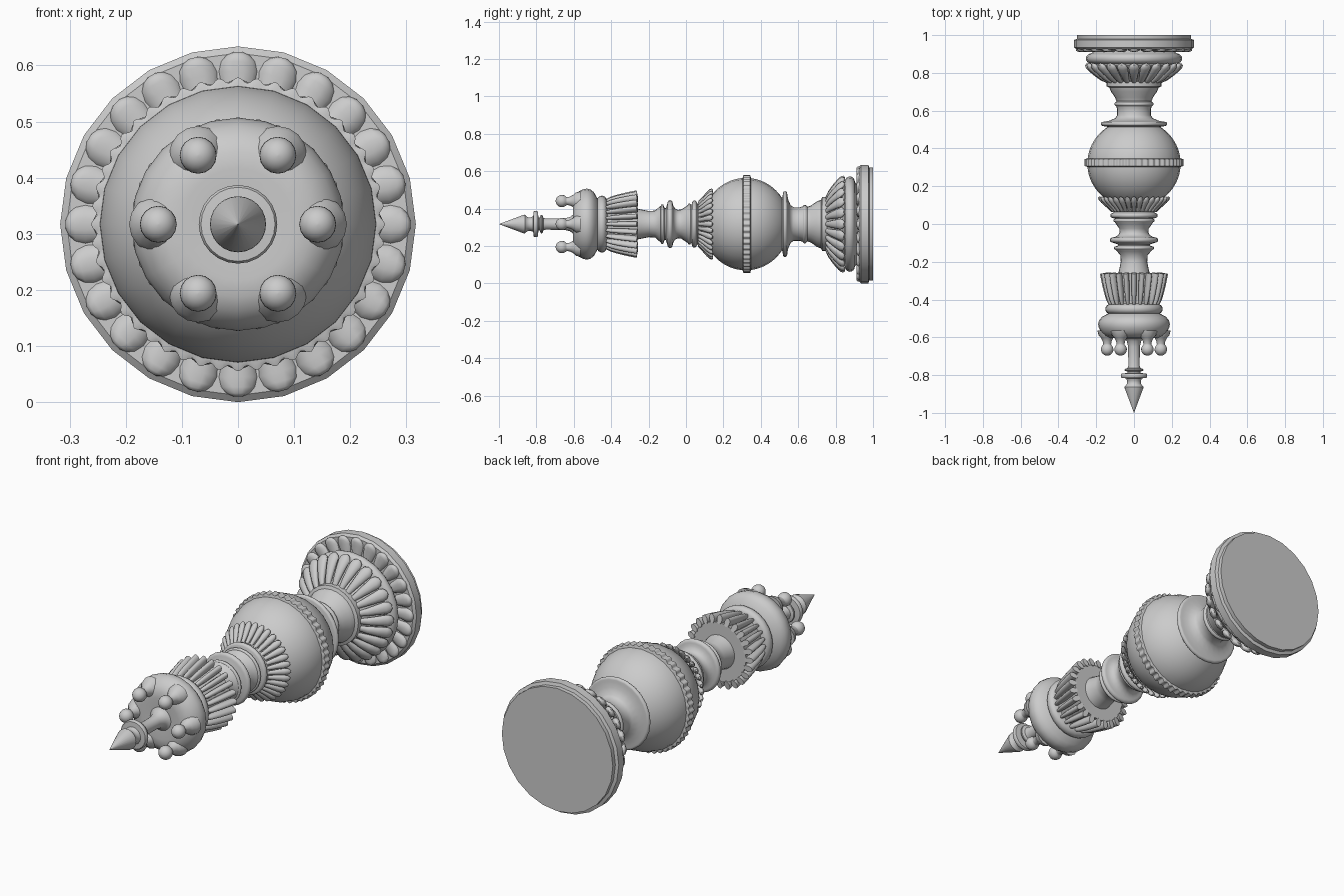
import bpy, bmesh
from math import sin, cos, pi, sqrt, radians

CZ = 0.317   # height of the long axis
SEG = 24     # sides of every turned part


def finish(name, bm, angle=40):
    bmesh.ops.remove_doubles(bm, verts=bm.verts, dist=1e-5)
    bmesh.ops.recalc_face_normals(bm, faces=bm.faces)
    me = bpy.data.meshes.new(name)
    bm.to_mesh(me)
    bm.free()
    ob = bpy.data.objects.new(name, me)
    bpy.context.collection.objects.link(ob)
    bpy.ops.object.select_all(action='DESELECT')
    ob.select_set(True)
    bpy.context.view_layer.objects.active = ob
    bpy.ops.object.shade_smooth_by_angle(angle=radians(angle))
    return ob


def skin(bm, rings):
    # Bridge equal closed rings of points and cap both ends
    vs = [[bm.verts.new(p) for p in ring] for ring in rings]
    n = len(vs[0])
    for a, b in zip(vs, vs[1:]):
        for i in range(n):
            j = (i + 1) % n
            bm.faces.new((a[i], a[j], b[j], b[i]))
    bm.faces.new(vs[0])
    bm.faces.new(vs[-1][::-1])


def turn(bm, prof, cx=0, cz=CZ, n=SEG):
    # Turned solid along y from (radius, y) points
    skin(bm, [[(cx + max(r, 2e-4) * sin(2 * pi * i / n), y,
                cz + max(r, 2e-4) * cos(2 * pi * i / n)) for i in range(n)]
              for r, y in prof])


def lathe(name, prof):
    bm = bmesh.new()
    turn(bm, prof)
    return finish(name, bm)


def bead(r, y, h, bulge, n=8):
    # Half-round moulding profile centred at y
    return [(r + bulge * sin(pi * i / n), y + h * cos(pi * i / n)) for i in range(n + 1)]


def petals(name, count, path, n=10):
    # Ring of rounded tongues; path holds (radius, y, half width, half depth)
    bm = bmesh.new()
    (r0, y0), (r1, y1) = path[0][:2], path[-1][:2]
    L = sqrt((r1 - r0) ** 2 + (y1 - y0) ** 2)
    nr, ny = (y1 - y0) / L, -(r1 - r0) / L
    for k in range(count):
        a = 2 * pi * k / count
        rings = []
        for r, y, w, h in path:
            ring = []
            for i in range(n):
                b = 2 * pi * i / n
                rr, t = r + nr * h * sin(b), w * cos(b)
                ring.append((rr * sin(a) + t * cos(a), y + ny * h * sin(b),
                             CZ + rr * cos(a) - t * sin(a)))
            rings.append(ring)
        skin(bm, rings)
    return finish(name, bm, 50)


# Base plate with raised scallops
lathe("base_plate", [(.302, 1), (.302, .98), (.317, .975), (.317, .935), (.305, .925), (.2, .925)])
petals("base_scallops", 24, [(.225, .925, .024, .014), (.272, .925, .034, .014), (.29, .925, .03, .014),
                             (.301, .925, .021, .013), (.307, .925, .008, .007)])

# Bead and fanned petals above the base
lathe("base_bead", [(.2, .93)] + bead(.225, .876, .027, .03) + [(.2, .84)])
lathe("fan_core", [(.22, .87), (.22, .84), (.185, .80), (.14, .75)])
petals("fan_petals", 24, [(.14, .752, .013, .008), (.17, .772, .018, .014), (.205, .80, .024, .016),
                          (.235, .826, .029, .016), (.247, .838, .024, .014), (.255, .846, .01, .007)])

# Waisted neck
lathe("lower_neck", [(.145, .755), (.145, .728), (.13, .722), (.122, .70), (.1, .67), (.093, .65)]
      + bead(.095, .635, .01, .008) + [(.09, .61), (.09, .575), (.1, .56), (.13, .547), (.155, .542)]
      + bead(.165, .53, .011, .011) + [(.13, .512)])

# Globe with a toothed belt
globe = []
for i in range(29):
    a = pi * (.16 + .7 * i / 28)
    globe.append((.247 * sin(a), .32 + .235 * cos(a)))
lathe("globe", globe)
belt = bmesh.new()
N = 288
skin(belt, [[((r + d * cos(48 * 2 * pi * i / N)) * sin(2 * pi * i / N), y,
              CZ + (r + d * cos(48 * 2 * pi * i / N)) * cos(2 * pi * i / N)) for i in range(N)]
            for r, d, y in ((.247, .002, .347), (.257, .005, .343), (.257, .005, .307), (.247, .002, .303))])
finish("globe_belt", belt, 50)

# Small collar of petals under the globe
petals("collar_petals", 32, [(.115, .068, .009, .007), (.138, .095, .012, .011), (.165, .12, .016, .012),
                             (.18, .134, .014, .01), (.187, .142, .006, .005)])

# Upper neck with its rings
lathe("upper_neck", [(.16, .135), (.12, .09), (.11, .085)] + bead(.108, .074, .01, .012)
      + bead(.112, .045, .013, .014) + [(.1, .028)] + bead(.102, .018, .008, .008)
      + [(.095, 0), (.078, -.025), (.076, -.045), (.085, -.06), (.1, -.068)]
      + bead(.112, -.085, .014, .016) + [(.085, -.108), (.085, -.114)]
      + bead(.098, -.127, .008, .008) + [(.09, -.145), (.072, -.165), (.07, -.20), (.078, -.24), (.085, -.27)])

# Fluted cup, open gear-like rim facing the neck
lathe("cup_core", [(.145, -.26), (.135, -.32), (.122, -.38), (.12, -.43)])
petals("cup_flutes", 24, [(.16, -.26, .014, .022), (.15, -.31, .014, .022), (.14, -.36, .013, .02),
                          (.132, -.40, .011, .016), (.126, -.425, .008, .01)])
lathe("cup_bead", [(.11, -.415)] + bead(.128, -.45, .025, .024) + [(.11, -.485)])

# Crown bulb
lathe("crown_bulb", [(.12, -.465), (.145, -.478), (.17, -.492), (.185, -.51), (.19, -.53), (.186, -.55),
                     (.175, -.572), (.155, -.592), (.13, -.603), (.1, -.605), (.06, -.602), (.0, -.60)])

# Six crown prongs with flared roots and ball tips
bm = bmesh.new()
for k in range(6):
    a = pi / 2 + k * pi / 3
    prof = [(.052, -.565), (.046, -.588), (.032, -.604), (.024, -.62), (.021, -.636)]
    prof += [(.033 * sin(pi * (.78 - .78 * i / 9)), -.664 - .033 * cos(pi * (.78 - .78 * i / 9))) for i in range(10)]
    turn(bm, prof, .142 * sin(a), CZ + .142 * cos(a), 16)
finish("crown_prongs", bm, 60)

# Finial stem, rings and pointed tip
lathe("finial", [(.07, -.595), (.05, -.605), (.038, -.62), (.031, -.65), (.03, -.75), (.034, -.763)]
      + bead(.044, -.772, .006, .006, 4) + [(.035, -.782), (.035, -.789)]
      + [(.066, -.792), (.07, -.797), (.07, -.81), (.066, -.815), (.042, -.817), (.036, -.83), (.036, -.845),
         (.044, -.855), (.05, -.862), (.049, -.87), (0, -1)])
